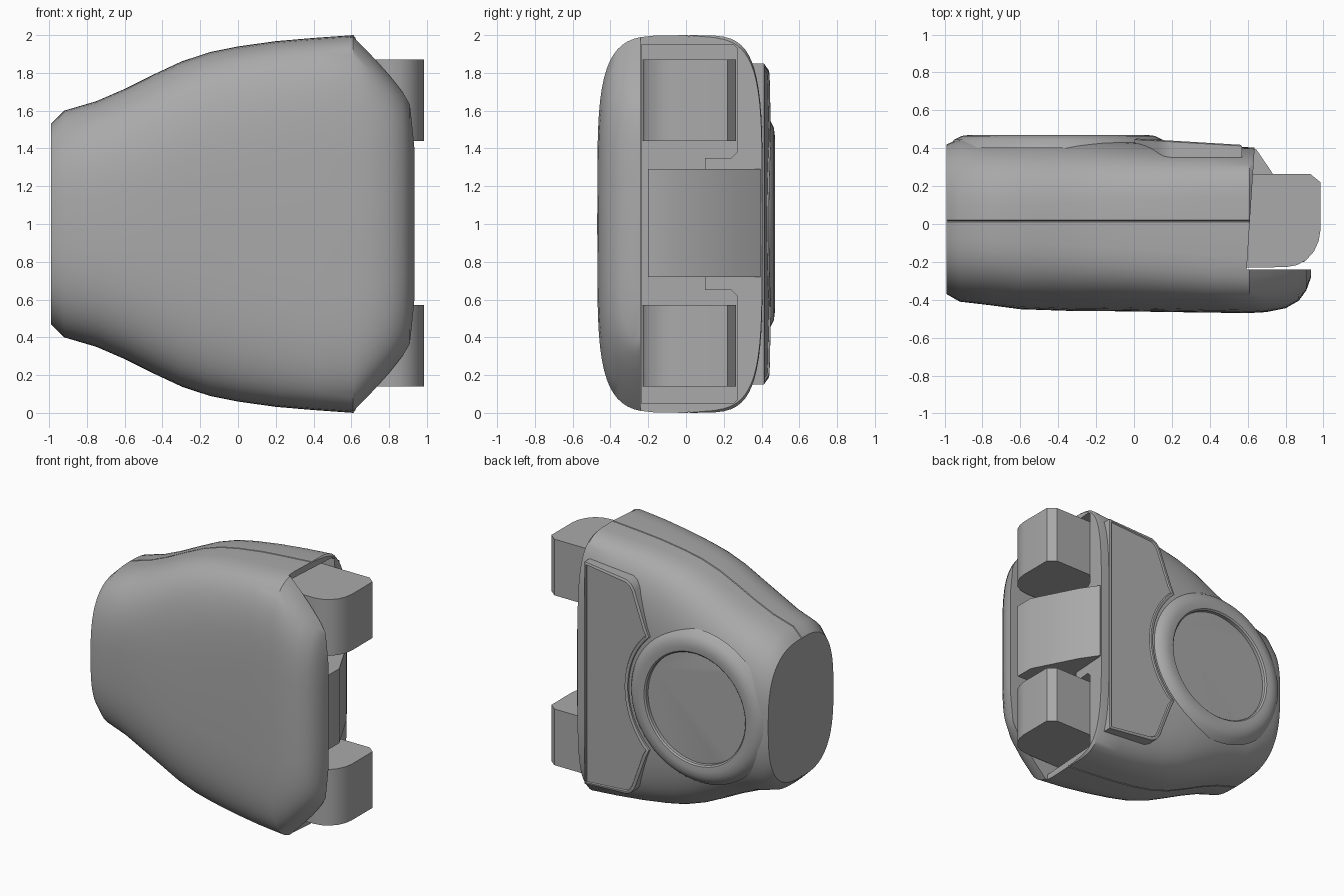
import bpy, bmesh, math
from mathutils import Vector

if "Cube" in bpy.data.objects:
    bpy.data.objects.remove(bpy.data.objects["Cube"])

grey = bpy.data.materials.new("plain_grey")
grey.use_nodes = True
grey.diffuse_color = (0.4, 0.4, 0.4, 1)
grey.node_tree.nodes["Principled BSDF"].inputs["Base Color"].default_value = (0.4, 0.4, 0.4, 1)


def make(name, bm, smooth=True):
    bmesh.ops.recalc_face_normals(bm, faces=bm.faces)
    mesh = bpy.data.meshes.new(name)
    bm.to_mesh(mesh)
    bm.free()
    mesh.materials.append(grey)
    ob = bpy.data.objects.new(name, mesh)
    bpy.context.collection.objects.link(ob)
    if smooth:
        activate(ob)
        bpy.ops.object.shade_smooth_by_angle(angle=math.radians(32))
    return ob


def activate(ob):
    bpy.ops.object.select_all(action='DESELECT')
    ob.select_set(True)
    bpy.context.view_layer.objects.active = ob


def prism(points, axis, start, end):
    """Extrude a flat outline along one axis."""
    def place(p, d):
        co = list(p)
        co.insert(axis, d)
        return Vector(co)
    bm = bmesh.new()
    face = bm.faces.new([bm.verts.new(place(p, start)) for p in points])
    out = bmesh.ops.extrude_face_region(bm, geom=[face])
    shift = place((0, 0), end - start)
    moved = [v for v in out["geom"] if isinstance(v, bmesh.types.BMVert)]
    bmesh.ops.translate(bm, verts=moved, vec=shift)
    bmesh.ops.recalc_face_normals(bm, faces=bm.faces)
    return bm


def cut(ob, bm):
    cutter = make("cutter", bm, False)
    cutter.hide_render = True
    mod = ob.modifiers.new("cut", 'BOOLEAN')
    mod.operation, mod.solver, mod.object = 'DIFFERENCE', 'EXACT', cutter
    activate(ob)
    bpy.ops.object.modifier_apply(modifier=mod.name)
    bpy.data.objects.remove(cutter)


# Body: rounded sections lofted along x (x, half height, front, back, squareness)
stations = [
    (-.99, .53, -.37, .42, 2.8), (-.92, .60, -.41, .45, 2.8), (-.75, .65, -.43, .45, 2.9),
    (-.6, .715, -.45, .45, 3), (-.45, .79, -.455, .45, 3.1), (-.3, .86, -.46, .45, 3.3),
    (-.15, .91, -.46, .445, 3.5), (0, .94, -.462, .435, 3.7), (.2, .968, -.465, .42, 4),
    (.4, .985, -.468, .41, 4.4), (.61, 1, -.47, .405, 4.6), (.7, .91, -.465, .4, 4.6),
    (.8, .8, -.445, .4, 4.6), (.87, .715, -.405, .4, 4.6), (.91, .66, -.35, .4, 4.6),
    (.935, .45, -.28, .4, 4.6)]


def section(h, front, back, n, steps=16):
    half = []
    for i in range(2 * steps + 1):
        a = math.pi / 2 * i / steps
        if i == steps:      # parting groove between the two shells
            half += [(.02, h), (.015, h - .008), (.01, h)]
            continue
        y = (back if i < steps else front) * abs(math.cos(a)) ** (2 / n)
        half.append((y, h * max(0, math.sin(a)) ** (2 / n)))
    half[0], half[-1] = (back, 0), (front, 0)
    return half + [(y, -z) for y, z in half[-2:0:-1]]


bm = bmesh.new()
rings = [[bm.verts.new((x, y, 1 + z)) for y, z in section(*rest)] for x, *rest in stations]
count = len(rings[0])
for a, b in zip(rings, rings[1:]):
    for i in range(count):
        j = (i + 1) % count
        bm.faces.new((a[i], a[j], b[j], b[i]))
bm.faces.new(rings[0])
bm.faces.new(rings[-1])
body = make("body_shell", bm, False)

# Step leaving the front lip, then the hinge cavity, then the round recess
cut(body, prism([(.595, -.24), (.65, .6), (1.2, .6), (1.2, -.24)], 2, -.2, 2.2))
cut(body, prism([(-.235, .05), (.25, .05), (.27, .07), (.27, .62), (.24, .65), (.1, .65),
                 (.1, 1.35), (.24, 1.35), (.27, 1.38), (.27, 1.93), (.25, 1.95),
                 (-.235, 1.95)], 0, .45, 1.2))
disc = (-.4, 1)


def arc(radius, start, end, steps):
    return [(disc[0] + radius * math.cos(start + (end - start) * i / steps),
             disc[1] + radius * math.sin(start + (end - start) * i / steps))
            for i in range(steps + 1)]


cut(body, prism(arc(.42, 0, 2 * math.pi, 64)[:-1], 1, .43, .7))
activate(body)
bpy.ops.object.shade_smooth_by_angle(angle=math.radians(32))

# Soft raised ring around the recess
bm = bmesh.new()
profile = [(.42, .40), (.42, .455), (.43, .465), (.47, .47), (.51, .465), (.55, .445), (.585, .40)]
loops = []
for r, y in profile:
    loops.append([bm.verts.new((x, y, z)) for x, z in arc(r, 0, 2 * math.pi, 64)[:-1]])
for a, b in zip(loops, loops[1:]):
    for i in range(64):
        j = (i + 1) % 64
        bm.faces.new((a[i], a[j], b[j], b[i]))
make("recess_ring", bm)

# Back panel with a concave side that follows the ring
swing = math.radians(47)
upper = [(.57, 1.85), (.2, 1.82), (.16, 1.8), (.13, 1.76), (.03, 1.49)]
outline = upper + arc(.59, swing, -swing, 24) + [(x, 2 - z) for x, z in upper[::-1]]
bm = prism(outline, 1, .3, .44)
top = max(bm.faces, key=lambda f: f.calc_center_median().y)
for width, depth in ((.012, .006), (.01, 0), (.006, -.01)):
    bmesh.ops.inset_region(bm, faces=[top], thickness=width, depth=depth)
for v in bm.verts:
    v.co.y -= (v.co.x - .1) * .06
make("back_panel", bm)

# Hinge knuckles
knuckle = [(.46, .265), (.93, .265), (.985, .22), (.985, -.03), (.975, -.09), (.95, -.145),
           (.91, -.19), (.86, -.217), (.8, -.228), (.46, -.23)]
for name, low in (("lower_knuckle", .14), ("upper_knuckle", 1.44)):
    make(name, prism(knuckle, 2, low, low + .43))

# Wedge between the knuckles
make("centre_wedge", prism([(.46, .38), (.645, .395), (.73, .27), (.9, -.06), (.9, -.2),
                            (.46, -.2)], 2, .72, 1.29))
